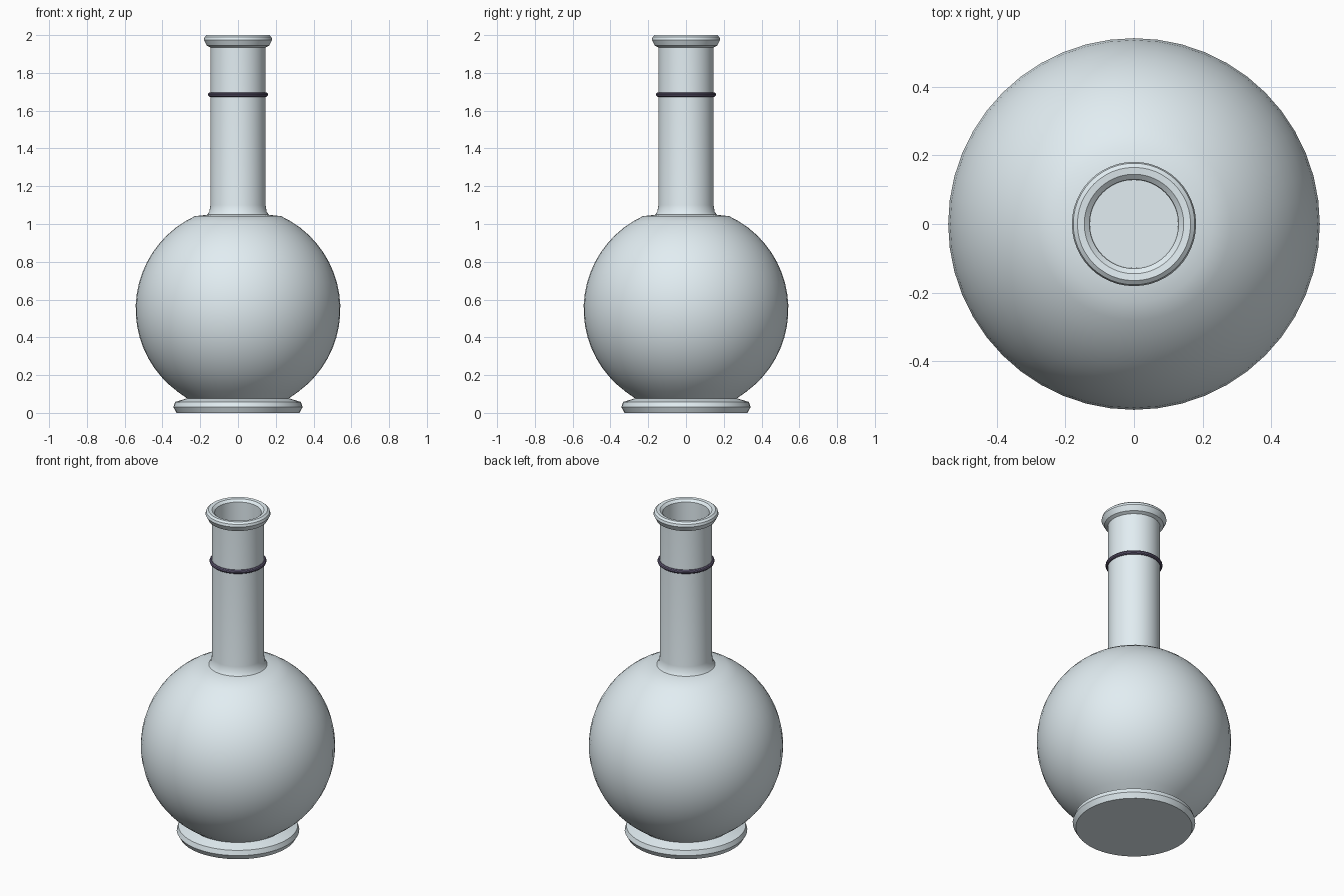
import bpy, bmesh
from math import sin, cos, pi, radians

if "Cube" in bpy.data.objects:
    bpy.data.objects.remove(bpy.data.objects["Cube"])

SEG = 48

def material(name, rgb):
    m = bpy.data.materials.new(name)
    m.diffuse_color = (*rgb, 1)
    m.use_nodes = True
    m.node_tree.nodes["Principled BSDF"].inputs["Base Color"].default_value = m.diffuse_color
    return m

def lathe(name, profile, mat, closed=False):
    """Spin an (r, z) profile around z; points with r = 0 become poles."""
    bm = bmesh.new()
    pts = profile + profile[:1] if closed else profile
    verts = [bm.verts.new((r, 0, z)) for r, z in pts]
    edges = [bm.edges.new(p) for p in zip(verts, verts[1:])]
    bmesh.ops.spin(bm, geom=verts + edges, cent=(0, 0, 0), axis=(0, 0, 1),
                   angle=2 * pi, steps=SEG)
    bmesh.ops.remove_doubles(bm, verts=bm.verts, dist=1e-5)
    bmesh.ops.recalc_face_normals(bm, faces=bm.faces)
    me = bpy.data.meshes.new(name)
    bm.to_mesh(me)
    bm.free()
    ob = bpy.data.objects.new(name, me)
    bpy.context.collection.objects.link(ob)
    me.materials.append(mat)
    bpy.ops.object.select_all(action='DESELECT')
    ob.select_set(True)
    bpy.context.view_layer.objects.active = ob
    bpy.ops.object.shade_smooth_by_angle(angle=radians(35))
    return ob

glass = material("pale_glass", (0.76, 0.85, 0.89))
dark = material("dark_band", (0.13, 0.11, 0.19))

# Foot, round body, neck, lip and bore in one turned profile
foot = [(0, 0), (0.325, 0), (0.342, 0.03), (0.333, 0.058), (0.27, 0.077)]
R, CZ, N = 0.542, 0.55, 20
body = []
for i in range(1, N + 1):
    a = radians(30 + 125 * i / N)
    body.append((R * sin(a), CZ - R * cos(a)))
neck = [(0.163, 1.049), (0.152, 1.065), (0.146, 1.10), (0.146, 1.935)]
lip = [(0.165, 1.944), (0.181, 1.975), (0.177, 1.99), (0.165, 2.0),
       (0.145, 1.998), (0.13, 1.985)]
bore = [(0.128, 1.05), (0, 1.05)]
lathe("flask", foot + body + neck + lip + bore, glass)

# Dark band around the neck
band = [(0.147 + 0.012 * cos(2 * pi * i / 10), 1.685 + 0.012 * sin(2 * pi * i / 10))
        for i in range(10)]
lathe("neck_band", band, dark, closed=True)
